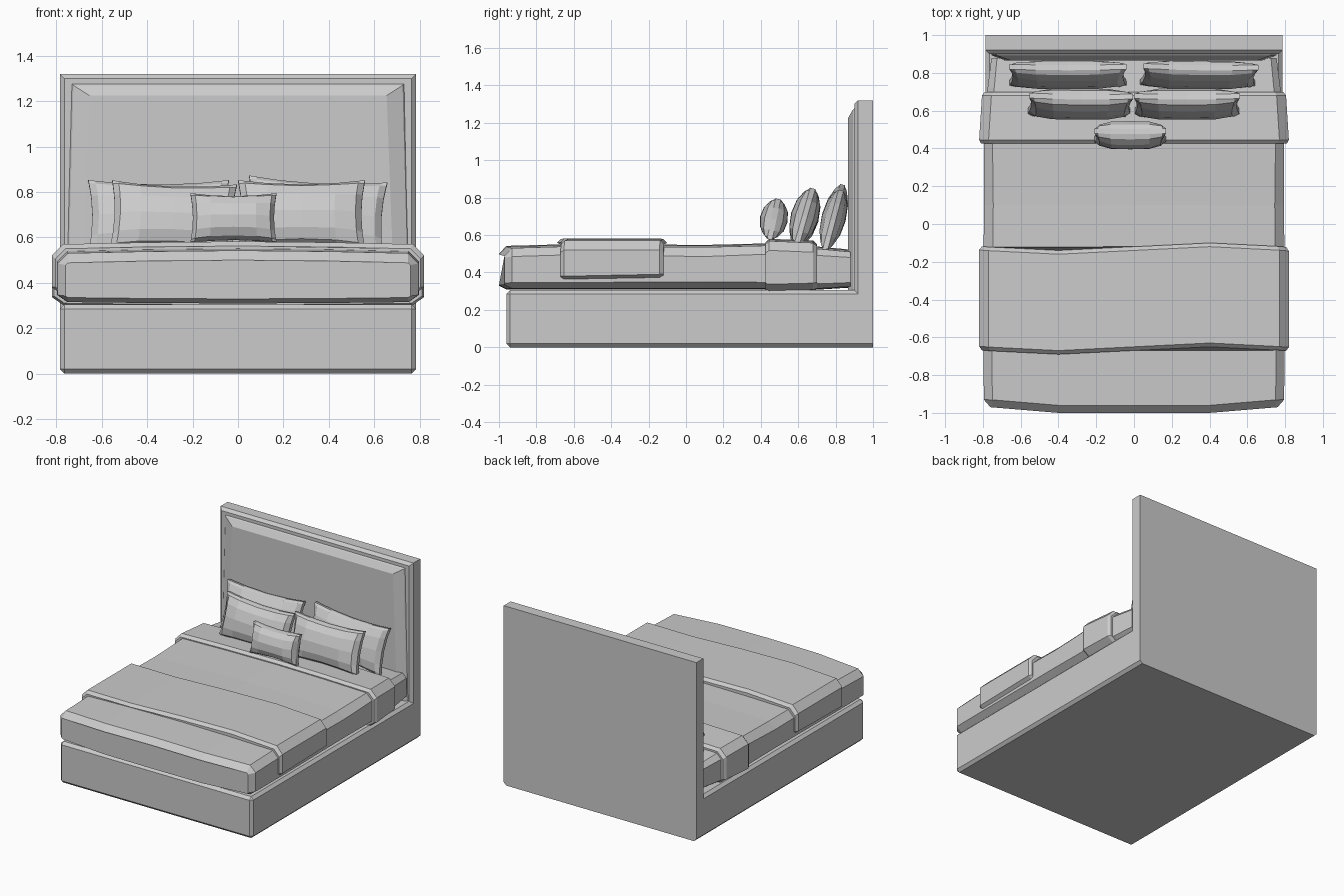
import bpy, bmesh, math
from mathutils import Matrix, Vector

cube = bpy.data.objects.get("Cube")
if cube:
    bpy.data.objects.remove(cube, do_unlink=True)

grey = bpy.data.materials.new("plain grey")
grey.use_nodes = True
grey.diffuse_color = (0.6, 0.6, 0.6, 1)
grey.node_tree.nodes["Principled BSDF"].inputs["Base Color"].default_value = (0.6, 0.6, 0.6, 1)


def finish(name, bm):
    bmesh.ops.recalc_face_normals(bm, faces=bm.faces)
    mesh = bpy.data.meshes.new(name)
    bm.to_mesh(mesh)
    bm.free()
    mesh.materials.append(grey)
    obj = bpy.data.objects.new(name, mesh)
    bpy.context.collection.objects.link(obj)
    return obj


def loft(name, rings):
    """Skin closed rings of points and cap both ends."""
    bm = bmesh.new()
    rows = [[bm.verts.new(p) for p in ring] for ring in rings]
    n = len(rows[0])
    for a, b in zip(rows, rows[1:]):
        for i in range(n):
            j = (i + 1) % n
            bm.faces.new((a[i], a[j], b[j], b[i]))
    bm.faces.new(rows[0])
    bm.faces.new(rows[-1])
    return finish(name, bm)


def bed_section(y, half, low, high, cut, bow=0, wave=0):
    """Chamfered cross-section with a gently crowned top."""
    side = [(half - cut, low), (half, low + cut * 0.7), (half, high - cut),
            (half - cut, high), (0.4, high + 0.008)]
    outline = side + [(0, high + 0.012)] + [(-x, z) for x, z in reversed(side)]
    outline += [(-0.4, low - 0.004), (0, low - 0.006), (0.4, low - 0.004)]
    return [(x, y - bow * (1 - min(1, max(0, abs(x) - 0.4) / 0.36))
             + wave * math.sin(4 * x), z) for x, z in outline]


def pillow(name, centre, width, height, thick, lean, roll=0):
    """Stuffed cushion: two bulging grids with pulled-out corners."""
    steps = (-1, -0.9, -0.55, 0, 0.55, 0.9, 1)
    turn = (Matrix.Translation(centre) @ Matrix.Rotation(math.radians(-lean), 4, 'X')
            @ Matrix.Rotation(math.radians(roll), 4, 'Y'))
    bm = bmesh.new()
    grids = []
    for face in (-1, 1):
        grid = []
        for v in steps:
            row = []
            for u in steps:
                x = width / 2 * u * (1 - 0.06 * (1 - v * v))
                z = height / 2 * v * (1 - 0.13 * (1 - u * u))
                puff = math.sqrt((1 - u ** 4) * (1 - v * v))
                y = face * (0.014 + (thick / 2 - 0.014) * puff)
                row.append(bm.verts.new(turn @ Vector((x, y, z))))
            grid.append(row)
        grids.append(grid)
        for a, b in zip(grid, grid[1:]):
            for i in range(len(steps) - 1):
                bm.faces.new((a[i], a[i + 1], b[i + 1], b[i]))
    # Narrow seam joining both halves
    rims = [g[0] + [r[-1] for r in g[1:]] + g[-1][-2::-1] + [r[0] for r in g[-2:0:-1]]
            for g in grids]
    for i in range(len(rims[0])):
        j = (i + 1) % len(rims[0])
        bm.faces.new((rims[0][i], rims[0][j], rims[1][j], rims[1][i]))
    return finish(name, bm)


# Base and headboard: one L-shaped body, chamfered except at the back
profile = [(-0.96, 0), (1, 0), (1, 1.32), (0.9, 1.32), (0.9, 0.305), (-0.96, 0.305)]
frame = loft("base_and_headboard", [[(x, y, z) for y, z in profile] for x in (-0.785, 0.785)])
bm = bmesh.new()
bm.from_mesh(frame.data)
edges = [e for e in bm.edges if not all(v.co.y > 0.99 for v in e.verts)
         and not (abs(e.verts[0].co.x - e.verts[1].co.x) > 1
                  and abs(e.verts[0].co.y - 0.9) < 0.01 and e.verts[0].co.z < 1)
         and not (max(v.co.y for v in e.verts) > 0.99 and min(v.co.z for v in e.verts) > 1)]
bmesh.ops.bevel(bm, geom=edges, offset=0.02, segments=1, affect='EDGES', clamp_overlap=True)
bm.to_mesh(frame.data)
bm.free()

# Raised headboard padding with sloping sides
loft("headboard_panel", [
    [(-0.76, 0.91, 0.3), (0.76, 0.91, 0.3), (0.74, 0.91, 1.285), (-0.74, 0.91, 1.285)],
    [(-0.75, 0.892, 0.3), (0.75, 0.892, 0.3), (0.725, 0.892, 1.27), (-0.725, 0.892, 1.27)],
    [(-0.69, 0.866, 0.3), (0.69, 0.866, 0.3), (0.655, 0.866, 1.225), (-0.655, 0.866, 1.225)]])

# Mattress with a bowed foot end
loft("mattress", [
    bed_section(-0.97, 0.76, 0.335, 0.488, 0.01, bow=0.03),
    bed_section(-0.93, 0.795, 0.315, 0.53, 0.045, bow=0.03),
    bed_section(-0.6, 0.797, 0.315, 0.54, 0.045),
    bed_section(0.1, 0.795, 0.315, 0.535, 0.05),
    bed_section(0.5, 0.795, 0.315, 0.545, 0.045),
    bed_section(0.72, 0.775, 0.315, 0.525, 0.035),
    bed_section(0.88, 0.755, 0.325, 0.51, 0.03)])

# Throw across the foot and folded sheet below the pillows
loft("throw_blanket", [
    bed_section(-0.67, 0.805, 0.35, 0.55, 0.045, wave=0.02),
    bed_section(-0.65, 0.82, 0.345, 0.57, 0.05, wave=0.02),
    bed_section(-0.14, 0.82, 0.355, 0.57, 0.05, wave=0.02),
    bed_section(-0.12, 0.805, 0.36, 0.55, 0.045, wave=0.02)])
loft("folded_sheet", [
    bed_section(0.425, 0.81, 0.31, 0.55, 0.045),
    bed_section(0.445, 0.82, 0.302, 0.568, 0.05),
    bed_section(0.68, 0.805, 0.308, 0.558, 0.05),
    bed_section(0.7, 0.79, 0.315, 0.54, 0.045)])

# Pillows: two at the back, two in the middle, one small cushion
pillow("back_pillow_right", (-0.35, 0.79, 0.69), 0.62, 0.33, 0.13, 15)
pillow("back_pillow_left", (0.345, 0.79, 0.695), 0.61, 0.33, 0.13, 15, 3)
pillow("middle_pillow_right", (-0.285, 0.635, 0.69), 0.55, 0.31, 0.15, 16, 2)
pillow("middle_pillow_left", (0.28, 0.635, 0.7), 0.56, 0.31, 0.15, 16)
pillow("small_cushion", (-0.02, 0.47, 0.685), 0.38, 0.22, 0.15, 12)
